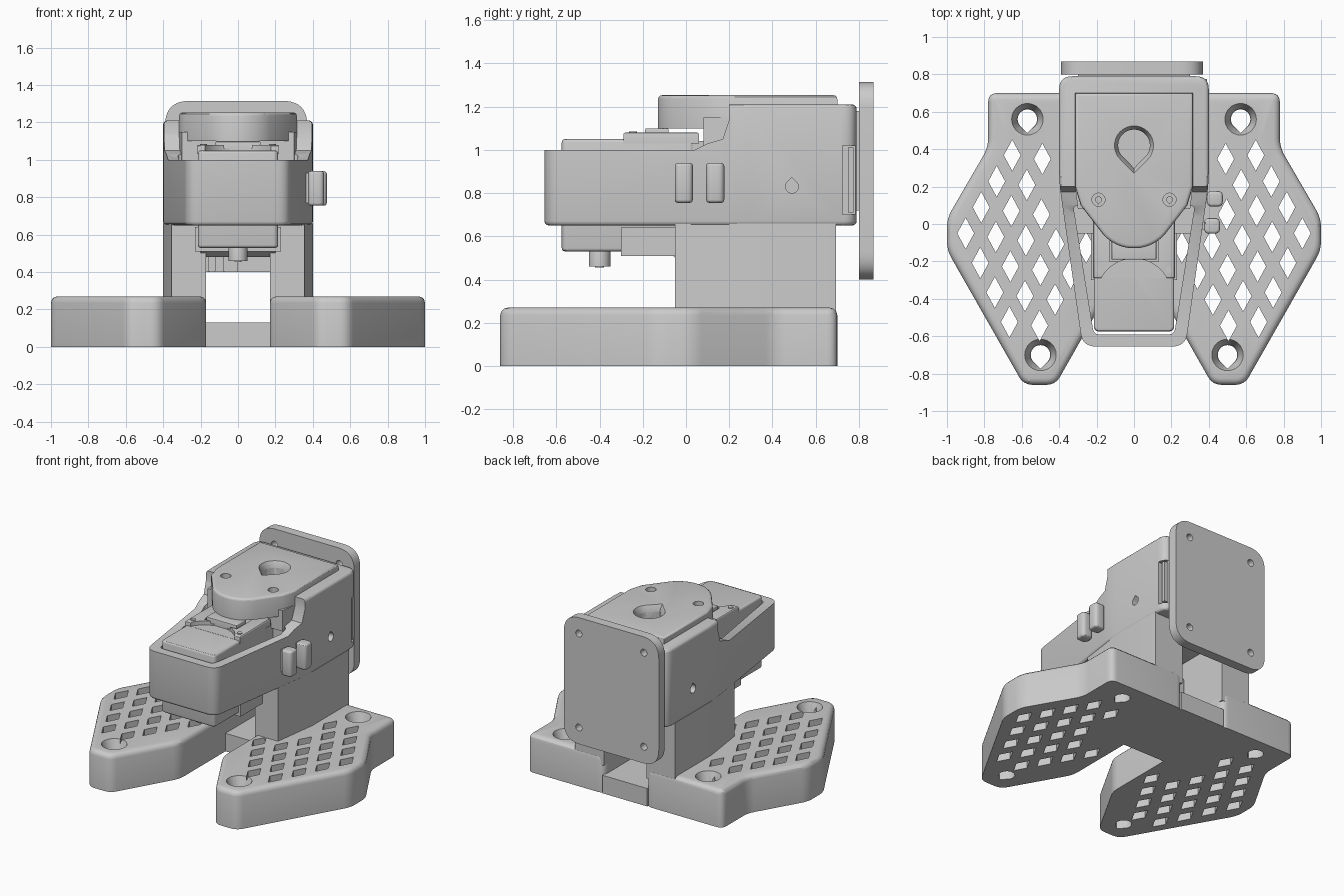
import bpy, bmesh, math
from mathutils import Vector

if "Cube" in bpy.data.objects:
    bpy.data.objects.remove(bpy.data.objects["Cube"])

grey = bpy.data.materials.new("plain grey")
grey.use_nodes = True
grey.diffuse_color = (0.6, 0.6, 0.6, 1)
grey.node_tree.nodes["Principled BSDF"].inputs["Base Color"].default_value = (0.6, 0.6, 0.6, 1)

AXES = {"x": lambda a, b, c: (c, a, b), "y": lambda a, b, c: (a, c, b), "z": lambda a, b, c: (a, b, c)}


def rounded(pts, r, steps=6):
    """Replace each corner of an outline by a small arc."""
    out, n = [], len(pts)
    for i in range(n):
        p = Vector(pts[i])
        a, b = Vector(pts[i - 1]) - p, Vector(pts[(i + 1) % n]) - p
        ra, rb = min(r, a.length * 0.45), min(r, b.length * 0.45)
        s, e = p + a.normalized() * ra, p + b.normalized() * rb
        for k in range(steps + 1):
            t = k / steps
            out.append((1 - t) ** 2 * s + 2 * t * (1 - t) * p + t * t * e)
    return out


def mirrored(half):
    """Close a right-hand outline with its mirror image."""
    return half + [(-x, y) for x, y in reversed(half)]


def rect(x0, x1, y0, y1):
    return [(x0, y0), (x1, y0), (x1, y1), (x0, y1)]


def teardrop(cx, cy, r, tip=1.42):
    arc = [math.radians(-45 + 270 * k / 24) for k in range(25)]
    return [(cx + r * math.cos(t), cy + r * math.sin(t)) for t in arc] + [(cx, cy - r * tip)]


def circle(cx, cy, r, n=32):
    return [(cx + r * math.cos(math.tau * k / n), cy + r * math.sin(math.tau * k / n)) for k in range(n)]


def prism(name, pts, lo, hi, axis="z", bevel=0.0, both=False, far=None):
    """Extrude an outline along an axis; far gives a different outline at the high end."""
    bm = bmesh.new()
    put = AXES[axis]
    low = [bm.verts.new(put(p[0], p[1], lo)) for p in pts]
    high = [bm.verts.new(put(p[0], p[1], hi)) for p in (far or pts)]
    caps = [bm.faces.new(high)]
    bottom = bm.faces.new(low[::-1])
    if both:
        caps.append(bottom)
    n = len(pts)
    for i in range(n):
        j = (i + 1) % n
        bm.faces.new((low[i], low[j], high[j], high[i]))
    bmesh.ops.recalc_face_normals(bm, faces=bm.faces)
    if bevel:
        edges = list({e for f in caps for e in f.edges})
        bmesh.ops.bevel(bm, geom=edges, offset=bevel, segments=3, profile=0.5, affect="EDGES", clamp_overlap=True)
    mesh = bpy.data.meshes.new(name)
    bm.to_mesh(mesh)
    bm.free()
    mesh.materials.append(grey)
    ob = bpy.data.objects.new(name, mesh)
    bpy.context.collection.objects.link(ob)
    return ob


def apply(ob, kind, **settings):
    mod = ob.modifiers.new(kind.lower(), kind)
    for key, value in settings.items():
        setattr(mod, key, value)
    bpy.context.view_layer.objects.active = ob
    bpy.ops.object.modifier_apply(modifier=mod.name)


def cut(ob, *cutters):
    for c in cutters:
        apply(ob, "BOOLEAN", operation="DIFFERENCE", solver="EXACT", object=c)
        bpy.data.objects.remove(c)


def mirror(ob):
    apply(ob, "MIRROR", use_mirror_merge=False)


# Splayed foot with teardrop screw holes and a lattice of diamond holes
foot_outline = [(0.17, 0.70), (0.17, -0.42), (0.42, -0.86), (0.59, -0.86), (1.0, -0.14),
                (1.0, 0.03), (0.78, 0.41), (0.78, 0.70)]
foot = prism("feet", rounded(foot_outline, 0.05), 0, 0.27, bevel=0.035)
screws = [Vector((0.57, 0.56)), Vector((0.50, -0.70))]
for s in screws:
    cut(foot, prism("cutter", teardrop(s.x, s.y, 0.052), -0.1, 0.4),
        prism("cutter", circle(s.x, s.y, 0.055), 0.19, 0.28, far=circle(s.x, s.y, 0.088)))
for i in range(9):
    for j in range(9):
        c = Vector((0.90 - 0.083 * i - 0.078 * j, -0.05 + 0.139 * i - 0.158 * j))
        inside = (0.866 * c.x + 0.5 * c.y < 0.80 and 0.866 * c.x - 0.5 * c.y < 0.865
                  and 0.866 * c.x + 0.5 * c.y > 0.09 and c.y < 0.42
                  and c.x > (0.43 if c.y > -0.1 else 0.25)
                  and all((c - s).length > 0.15 for s in screws))
        if inside:
            diamond = [(c.x + 0.045, c.y), (c.x, c.y + 0.083), (c.x - 0.045, c.y), (c.x, c.y - 0.083)]
            cut(foot, prism("cutter", diamond, -0.1, 0.4))
mirror(foot)

# Low bridge joining the feet, and the two pillars
prism("bridge", rect(-0.18, 0.18, 0.10, 0.70), 0, 0.13)
pillar = prism("pillars", [(0.17, -0.05), (0.355, -0.05), (0.40, 0.28), (0.40, 0.695), (0.17, 0.695)], 0.2, 0.66)
mirror(pillar)

# Tapered arm housing, stepped down at the front and open around the motor
arm_half = [(0.275, -0.655), (0.40, 0.22), (0.40, 0.79)]
arm = prism("arm_housing", rounded(mirrored(arm_half), 0.07), 0.65, 1.21, bevel=0.02, both=True)
step = [(-0.9, 1.0), (0.04, 1.0), (0.10, 1.03), (0.17, 1.05), (0.20, 1.14), (0.20, 1.4), (-0.9, 1.4)]
cavity = rounded(mirrored([(0.215, -0.59), (0.325, 0.10)]), 0.03)
cut(arm, prism("cutter", step, -0.6, 0.6, "x"),
    prism("cutter", cavity, 0.5, 1.3),
    prism("cutter", rect(0.725, 0.9, 0.70, 1.02), 0.36, 0.5, "x"))
for side in (-1, 1):
    hole = [(y, 2 * 0.83 - z) for y, z in teardrop(0.49, 0.83, 0.03)]
    cut(arm, prism("cutter", hole, side * 0.40 - 0.06, side * 0.40 + 0.06, "x"))

# Small guide strip inside the side slot
prism("slot_guide", rect(0.75, 0.775, 0.71, 1.01), 0.34, 0.39, "x")

# Top cover with a rounded nose, a large teardrop opening and two screws
nose = [(0.22 * math.cos(t), 0.09 + 0.22 * math.sin(t))
        for t in (math.radians(-90 + 50 * k / 10) for k in range(1, 11))]
cover_half = [(0.0, -0.135)] + nose + [(0.285, 0.10), (0.315, 0.20), (0.315, 0.70)]
cover_outline = mirrored(cover_half[1:])
cover = prism("top_cover", cover_outline, 1.10, 1.253, bevel=0.018)
cut(cover, prism("cutter", teardrop(0, 0.42, 0.085), 1.0, 1.4),
    prism("cutter", teardrop(0, 0.42, 0.085), 1.215, 1.26, far=teardrop(0, 0.42, 0.108)))
for x in (-0.19, 0.19):
    cut(cover, prism("cutter", circle(x, 0.13, 0.035, 24), 1.18, 1.3))
    prism("cover_screw", teardrop(x, 0.13, 0.018), 1.17, 1.20)
cut(arm, prism("cutter", teardrop(0, 0.42, 0.085), 1.08, 1.4))
skirt = [(0.30, 0.08), (0.315, 0.20), (0.315, 0.30)]
prism("cover_skirt", mirrored(skirt), 1.0, 1.15)

# Motor sitting in the arm
prism("motor_body", rounded(rect(-0.215, 0.215, -0.575, 0.04), 0.03), 0.53, 1.05, bevel=0.015, both=True)
prism("motor_rear", rect(-0.21, 0.21, 0.0, 0.12), 0.66, 1.04)
motor_top = prism("motor_top_step", rect(-0.22, 0.22, -0.29, 0.06), 1.03, 1.08, bevel=0.01)
cut(motor_top, prism("cutter", circle(0, -0.385, 0.20, 48), 1.051, 1.2),
    prism("cutter", rect(-0.13, 0.13, -0.20, 0.2), 1.06, 1.2))
prism("motor_top_bar", rect(-0.12, 0.12, -0.19, -0.08), 1.05, 1.10, bevel=0.008)
for x in (-0.185, 0.185):
    prism("motor_screw", circle(x, -0.245, 0.018, 16), 1.07, 1.085)
prism("motor_lower_frame", rect(-0.23, 0.23, -0.30, 0.04), 0.51, 0.64)
wedge = [(-0.09, 0.53), (-0.02, 0.48), (0.04, 0.48), (0.04, 0.53)]
prism("motor_lower_wedge", wedge, -0.20, 0.20, "x")
prism("output_shaft", circle(0, -0.40, 0.05), 0.46, 0.54, bevel=0.005)
prism("shaft_stub", circle(0, -0.40, 0.02, 16), 0.455, 0.58)
for x0, x1 in ((-0.16, -0.12), (-0.08, 0.0)):
    prism("cable_hook", rounded(rect(x0, x1, 0.40, 0.52), 0.015), 0.25, 0.32, "y")

# Cable clips on the left flank
for y, x in ((-0.01, 0.41), (0.135, 0.425)):
    prism("clip_stem", rect(0.33, x, y - 0.02, y + 0.02), 0.77, 0.93)
    prism("clip_head", rounded(rect(x - 0.035, x + 0.05, y - 0.042, y + 0.042), 0.03), 0.755, 0.94,
          bevel=0.015, both=True)

# Rear mounting plate with four corner holes
plate = prism("back_plate", rounded(rect(-0.39, 0.37, 0.40, 1.315), 0.13, 10), 0.80, 0.868, "y")
for x in (-0.27, 0.25):
    for z in (0.52, 1.20):
        cut(plate, prism("cutter", circle(x, z, 0.025, 20), 0.7, 1.0, "y"))
prism("plate_spacer", rect(-0.30, 0.30, 0.72, 1.18), 0.77, 0.82, "y")

# Smooth the curves but keep hard edges crisp
bpy.ops.object.select_all(action="DESELECT")
for ob in bpy.context.collection.objects:
    if ob.type == "MESH" and grey.name in ob.data.materials:
        ob.select_set(True)
        bpy.context.view_layer.objects.active = ob
bpy.ops.object.shade_smooth_by_angle(angle=math.radians(30))
